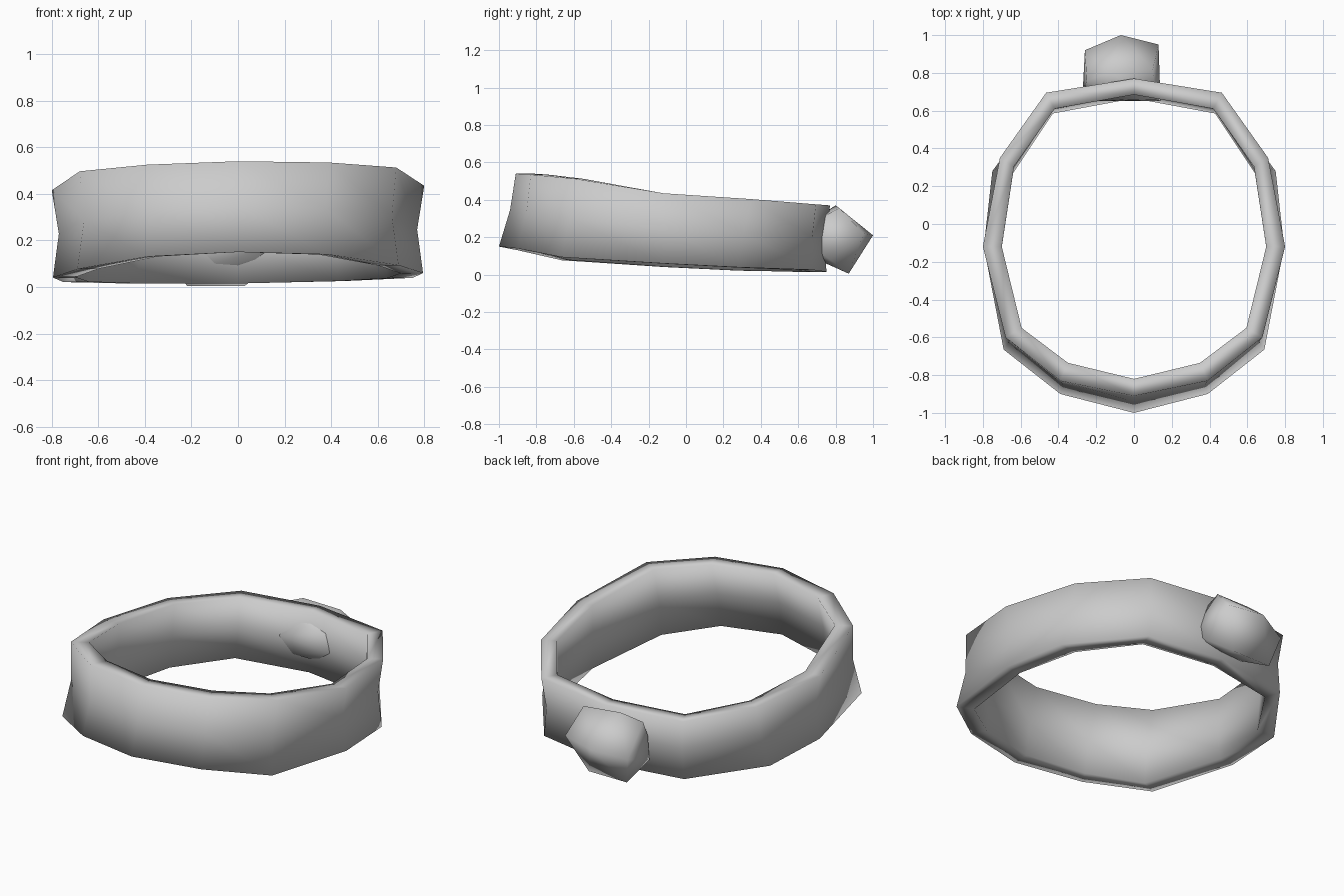
import bpy, bmesh
from mathutils import Vector

cube = bpy.data.objects.get("Cube")
if cube:
    bpy.data.objects.remove(cube)

metal = bpy.data.materials.new("light grey metal")
metal.use_nodes = True
GREY = (0.6, 0.6, 0.6, 1)
metal.diffuse_color = GREY
metal.node_tree.nodes["Principled BSDF"].inputs["Base Color"].default_value = GREY


def finish(bm, name):
    """Turn a bmesh into a fully smooth object."""
    bmesh.ops.recalc_face_normals(bm, faces=bm.faces)
    for face in bm.faces:
        face.smooth = True
    mesh = bpy.data.meshes.new(name)
    bm.to_mesh(mesh)
    bm.free()
    mesh.materials.append(metal)
    obj = bpy.data.objects.new(name, mesh)
    bpy.context.collection.objects.link(obj)


# Half of the band, back to front:
# upper rim (outer x, y, inner x, y, z) then lower rim (the same)
stations = [
    ((0, .77, 0, .685, .37), (0, .75, 0, .665, .015)),
    ((.465, .695, .42, .61, .37), (.46, .675, .43, .585, .02)),
    ((.71, .35, .635, .305, .395), (.75, .28, .64, .27, .03)),
    ((.8, -.12, .7, -.12, .425), (.795, -.12, .7, -.12, .05)),
    ((.68, -.6, .595, -.55, .505), (.69, -.665, .6, -.625, .085)),
    ((.39, -.83, .35, -.735, .53), (.39, -.9, .345, -.82, .135)),
    ((0, -.91, 0, -.82, .54), (0, -1, 0, -.9, .15)),
]


def waist(a, b, sx, sy):
    """Point between two rim points, drawn in or out around the centre."""
    m = (a + b) / 2
    return Vector((m.x * sx, m.y * sy, m.z))


def cross_section(station, side):
    """Closed loop of six points: waisted outer wall, then inner wall."""
    (top, inner_top), (low, inner_low) = [
        (Vector((ox, oy, z)), Vector((ix, iy, z))) for ox, oy, ix, iy, z in station]
    loop = [low, waist(top, low, .965, .985), top,
            inner_top, waist(inner_top, inner_low, 1, 1.02), inner_low]
    for p in loop:
        p.x *= side
        p.z += .012 * p.x
    return loop


# Band: cross-sections bridged around the ring
bm = bmesh.new()
sections = [cross_section(s, 1) for s in stations]
sections += [cross_section(s, -1) for s in reversed(stations[1:-1])]
rings = [[bm.verts.new(p) for p in section] for section in sections]
for i, ring in enumerate(rings):
    following = rings[(i + 1) % len(rings)]
    for j in range(len(ring)):
        k = (j + 1) % len(ring)
        bm.faces.new((ring[j], ring[k], following[k], following[j]))
finish(bm, "band")

# Stone: rough lump set through the back of the band
bm = bmesh.new()
stone_points = [
    # Outer end
    (-.07, 1, .21), (-.26, .92, .17), (.13, .95, .22),
    (.1, .82, .355), (-.13, .8, .37), (-.25, .76, .33),
    (-.22, .87, .005), (.03, .87, .005), (.12, .77, .08),
    (-.27, .73, .1), (-.26, .73, .24), (.12, .75, .24),
    # Inner end, just breaking through the inside wall
    (-.18, .65, .19), (-.1, .658, .1), (0, .66, .1),
    (.07, .658, .12), (.14, .652, .17), (.11, .657, .27), (-.02, .66, .28),
]
for p in stone_points:
    bm.verts.new(p)
bmesh.ops.convex_hull(bm, input=bm.verts)
loose = [v for v in bm.verts if not v.link_faces]
bmesh.ops.delete(bm, geom=loose, context='VERTS')
finish(bm, "stone")
